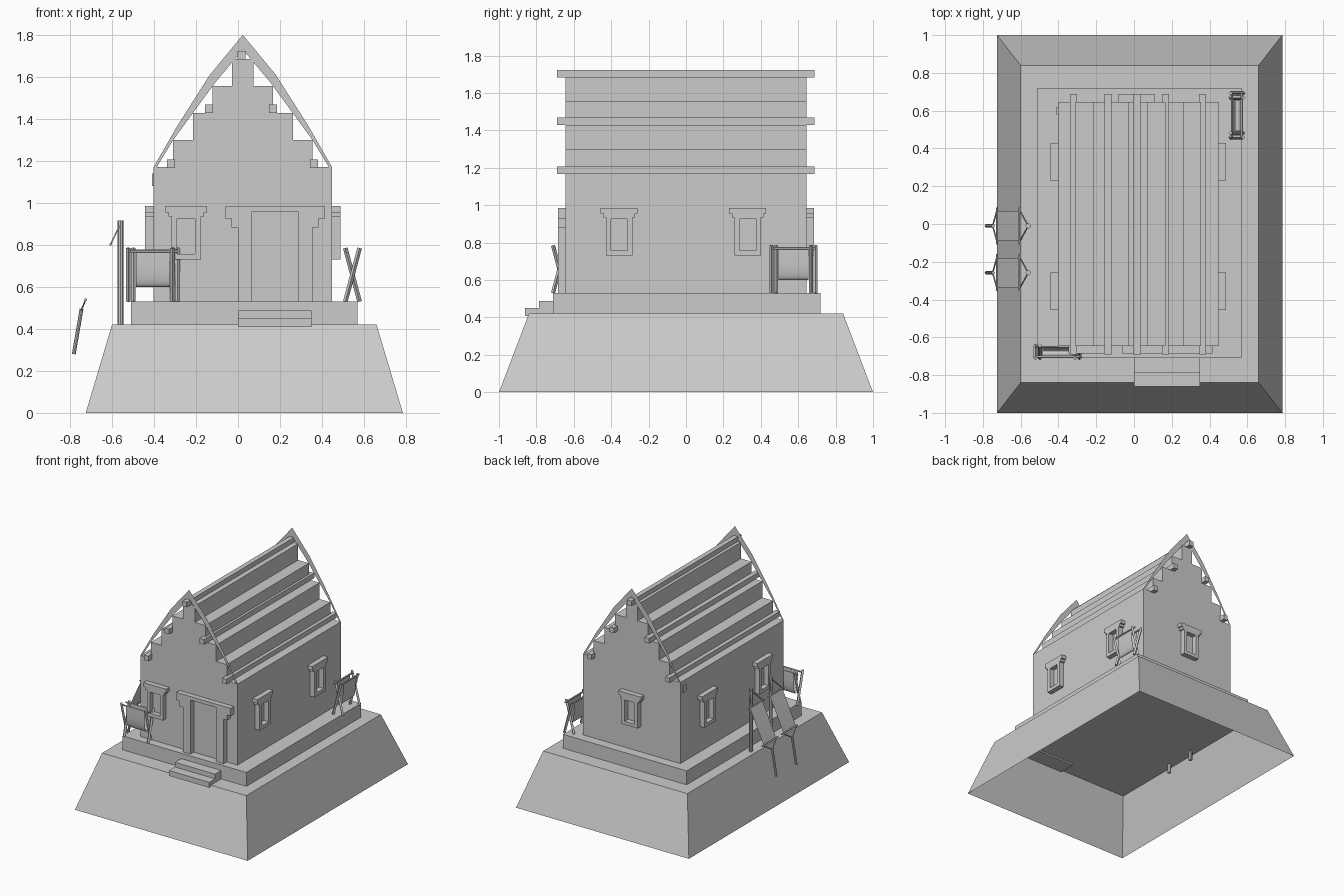
import bpy, bmesh, math
from mathutils import Vector, Matrix

if "Cube" in bpy.data.objects:
    bpy.data.objects.remove(bpy.data.objects["Cube"])

stone = bpy.data.materials.new("pale_grey")
stone.use_nodes = True
COLOUR = (0.6, 0.6, 0.6, 1)
stone.diffuse_color = COLOUR
stone.node_tree.nodes["Principled BSDF"].inputs["Base Color"].default_value = COLOUR


def finish(name, bm, smooth=False):
    mesh = bpy.data.meshes.new(name)
    bm.to_mesh(mesh)
    bm.free()
    mesh.materials.append(stone)
    for p in mesh.polygons:
        p.use_smooth = smooth
    ob = bpy.data.objects.new(name, mesh)
    bpy.context.collection.objects.link(ob)
    return ob


def add_box(bm, x, y, z, mat=Matrix()):
    """Box between the given (low, high) pairs."""
    centre = Vector((sum(x), sum(y), sum(z))) / 2
    size = (x[1] - x[0], y[1] - y[0], z[1] - z[0], 1)
    bmesh.ops.create_cube(bm, size=1, matrix=mat @ Matrix.Translation(centre) @ Matrix.Diagonal(size))


def box(name, x, y, z):
    bm = bmesh.new()
    add_box(bm, x, y, z)
    return finish(name, bm)


def add_rod(bm, a, b, r, sides=6):
    a, b = Vector(a), Vector(b)
    turn = (b - a).to_track_quat('Z', 'Y').to_matrix().to_4x4()
    bmesh.ops.create_cone(bm, cap_ends=True, segments=sides, radius1=r, radius2=r,
                          depth=(b - a).length, matrix=Matrix.Translation((a + b) / 2) @ turn)


# Hollow sloping mound, open underneath
bm = bmesh.new()
rings = [[bm.verts.new((x, y, z)) for x, y in ((x0, -d), (x1, -d), (x1, d), (x0, d))]
         for x0, x1, d, z in ((-0.725, 0.785, 1, 0), (-0.6, 0.66, 0.84, 0.42))]
for i in range(4):
    j = (i + 1) % 4
    bm.faces.new((rings[0][i], rings[0][j], rings[1][j], rings[1][i]))
bm.faces.new(rings[1])
finish("mound", bm)

# Plinth and entrance steps
box("plinth", (-0.51, 0.57), (-0.71, 0.72), (0.42, 0.53))
box("lower_step", (0, 0.35), (-0.86, -0.71), (0.408, 0.45))
box("upper_step", (0, 0.35), (-0.787, -0.71), (0.45, 0.487))

# House body with a stepped roof, extruded along y
MID, D = 0.023, 0.645
EAVE, RISE, RUN, HALF = 1.17, 0.129, 0.0935, 0.425
right = [(HALF, 0.53)]
for i in range(5):
    half, z = HALF - i * RUN, EAVE + i * RISE
    right += [(half, z), (half - RUN, z)] if i < 4 else [(half, z)]
outline = [(MID + x, z) for x, z in right] + [(MID - x, z) for x, z in reversed(right)]
bm = bmesh.new()
face = bm.faces.new([bm.verts.new((x, -D, z)) for x, z in outline])
ext = bmesh.ops.extrude_face_region(bm, geom=[face])
bmesh.ops.translate(bm, vec=(0, 2 * D, 0), verts=[v for v in ext["geom"] if isinstance(v, bmesh.types.BMVert)])
bmesh.ops.recalc_face_normals(bm, faces=bm.faces)
finish("house_body", bm)

# Roof beams poking out of both gables
for n, (x, z) in enumerate(((-0.32, 1.187), (-0.138, 1.449), (0.016, 1.703), (0.167, 1.449), (0.362, 1.187))):
    box(f"roof_beam_{n + 1}", (x - 0.019, x + 0.019), (-0.69, 0.687), (z - 0.02, z + 0.02))

# Paper-thin pointed arch bands on the gables
outer = [(0.425, 1.17), (0.31, 1.37), (0.157, 1.61), (0, 1.8)]
inner = [(0.41, 1.17), (0.3315, 1.3), (0.13, 1.575), (0, 1.73)]
for end, y in (("front", -D + 0.002), ("back", D - 0.002)):
    bm = bmesh.new()
    for s in (-1, 1):
        a, b = [[bm.verts.new((MID + s * x, y, z)) for x, z in pts] for pts in (outer, inner)]
        for i in range(3):
            bm.faces.new((a[i], a[i + 1], b[i + 1], b[i]))
    bmesh.ops.recalc_face_normals(bm, faces=bm.faces)
    finish(f"{end}_gable_arch", bm)


# Windows: local x along the wall, local -y out of it
def window(name, x, y, angle):
    m = Matrix.Translation((x, y, 0)) @ Matrix.Rotation(math.radians(angle), 4, 'Z')
    bm = bmesh.new()
    out = (-0.04, 0)
    add_box(bm, (-0.099, 0.099), out, (0.955, 0.985), m)
    add_box(bm, (-0.07, 0.07), out, (0.925, 0.955), m)
    add_box(bm, (-0.07, 0.07), out, (0.73, 0.757), m)
    for s in (-1, 1):
        add_box(bm, sorted((s * 0.043, s * 0.07)), out, (0.757, 0.925), m)
        add_box(bm, sorted((s * 0.07, s * 0.085)), out, (0.935, 0.955), m)
    finish(name, bm)


window("front_window", -0.247, -D, 0)
window("back_window", 0.013, D, 180)
for y, place in ((-0.357, "front"), (0.33, "back")):
    window(f"{place}_left_window", MID + HALF, y, 90)
    window(f"{place}_right_window", MID - HALF, y, -90)

# Door surround with stepped brackets
bm = bmesh.new()
out = (-D - 0.04, -D)
add_box(bm, (-0.06, 0.415), out, (0.957, 0.985))
for s in (-1, 1):
    def span(a, b):
        return sorted((0.177 + s * a, 0.177 + s * b))
    add_box(bm, span(0.112, 0.177), out, (0.53, 0.957))
    add_box(bm, span(0.177, 0.238), out, (0.925, 0.957))
    add_box(bm, span(0.177, 0.207), out, (0.882, 0.925))
finish("door_surround", bm)

# Small bracket below the eave
box("eave_bracket", (-0.41, -0.4), (0.58, 0.62), (1.08, 1.14))


# Crossed-leg stand with a hanging cloth, long along local x
def cloth_stand(name, x, y, angle):
    m = Matrix.Translation((x, y, 0.53)) @ Matrix.Rotation(math.radians(angle), 4, 'Z')
    bm = bmesh.new()
    for end in (-1, 1):
        for s in (-1, 1):
            ex = end * 0.105 + s * 0.012
            add_rod(bm, m @ Vector((ex, -s * 0.034, 0)), m @ Vector((ex, s * 0.034, 0.255)), 0.011, 4)
    for s in (-1, 1):
        add_rod(bm, m @ Vector((-0.118, s * 0.026, 0.24)), m @ Vector((0.118, s * 0.026, 0.24)), 0.007)
    finish(name + "_frame", bm)
    bm = bmesh.new()
    rows = []
    for i in range(13):
        t = math.pi * i / 12
        p = (0.026 * math.cos(t), 0.24 - 0.17 * math.sin(t) ** 0.7)
        rows.append([bm.verts.new(m @ Vector((ex, p[0], p[1]))) for ex in (-0.08, 0.08)])
    for a, b in zip(rows, rows[1:]):
        bm.faces.new((a[0], a[1], b[1], b[0]))
    finish(name + "_cloth", bm, True)


cloth_stand("front_stand", -0.405, -0.677, 0)
cloth_stand("side_stand", 0.545, 0.575, 90)


# Hammocks slung from an upright post to a leaning pole
def hammock(name, y):
    top, low = Vector((-0.56, y, 0.9)), Vector((-0.748, y, 0.485))

    def at(t, dy):
        sag = 0.025 * math.sin(math.pi * t)
        return top.lerp(low, t) + Vector((-sag * 0.6, dy, -sag))
    bm = bmesh.new()
    add_rod(bm, (-0.56, y, 0.35), (-0.56, y, 0.915), 0.014, 8)
    add_rod(bm, (-0.782, y, 0.28), (-0.745, y, 0.495), 0.009, 8)
    for t, knot in ((0.2, top), (0.84, low)):
        add_rod(bm, at(t, -0.098), at(t, 0.098), 0.007)
        for s in (-1, 1):
            add_rod(bm, at(t, s * 0.085), knot, 0.004, 4)
    finish(name + "_poles", bm)
    bm = bmesh.new()
    rows = [[bm.verts.new(at(0.2 + 0.64 * i / 8, s * 0.078)) for s in (-1, 1)] for i in range(9)]
    for a, b in zip(rows, rows[1:]):
        bm.faces.new((a[0], a[1], b[1], b[0]))
    finish(name + "_cloth", bm, True)


hammock("back_hammock", -0.01)
hammock("front_hammock", -0.258)
